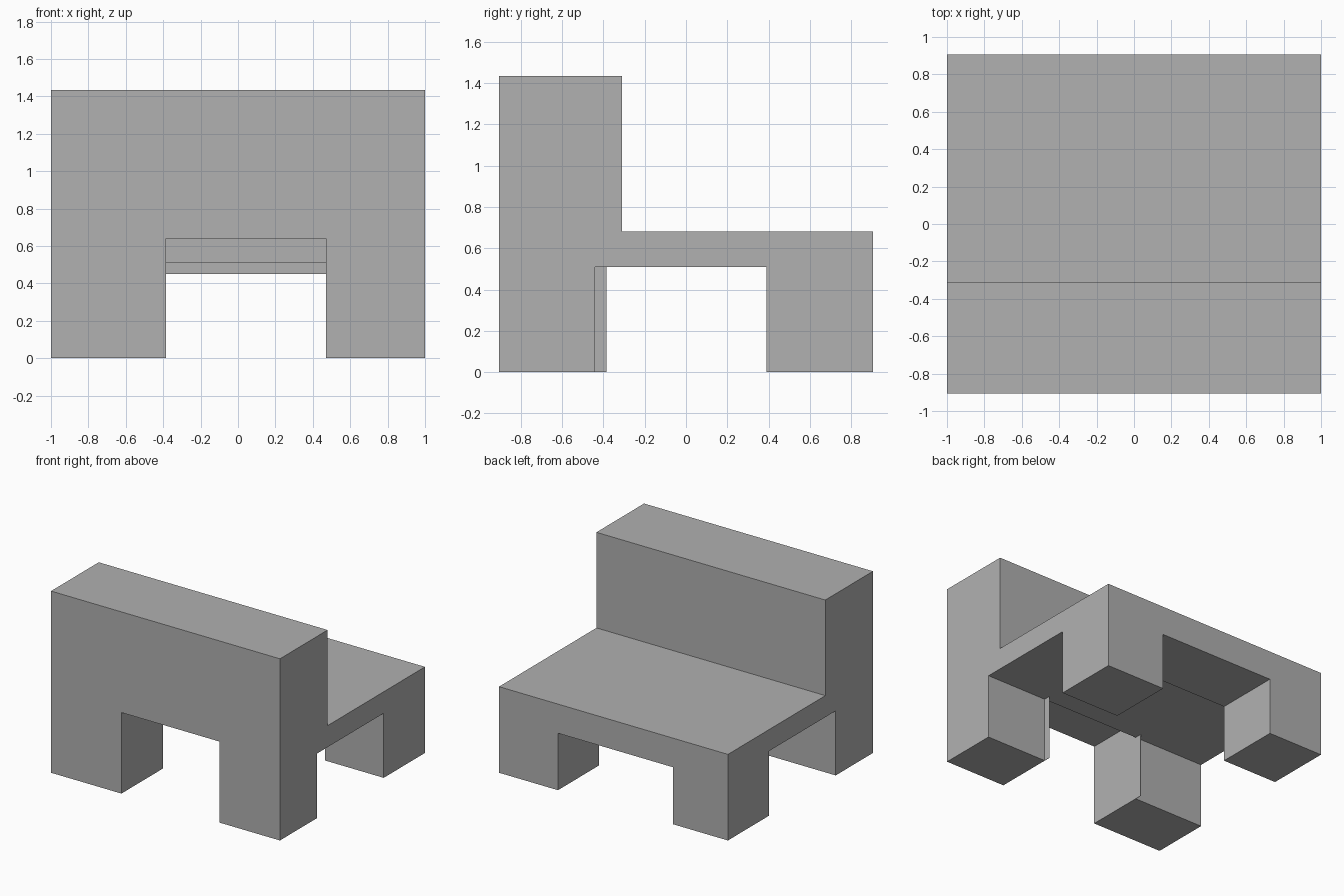
import bpy
import bmesh

old = bpy.data.objects.get("Cube")
if old:
    bpy.data.objects.remove(old, do_unlink=True)

grey = bpy.data.materials.new("plain_grey")
grey.use_nodes = True
colour = (0.44, 0.44, 0.44, 1)
grey.diffuse_color = colour
grey.node_tree.nodes["Principled BSDF"].inputs["Base Color"].default_value = colour


def add_object(name, bm):
    bmesh.ops.recalc_face_normals(bm, faces=bm.faces)
    mesh = bpy.data.meshes.new(name)
    bm.to_mesh(mesh)
    bm.free()
    mesh.materials.append(grey)
    obj = bpy.data.objects.new(name, mesh)
    bpy.context.collection.objects.link(obj)
    return obj


def box(name, xs, ys, zs):
    bm = bmesh.new()
    bmesh.ops.create_cube(bm, size=1)
    for v in bm.verts:
        for axis, (low, high) in enumerate((xs, ys, zs)):
            v.co[axis] = low if v.co[axis] < 0 else high
    return add_object(name, bm)


# Main dimensions
front, back = -0.905, 0.905
tunnel_y = (-0.44, 0.39)
gap_end = -0.385
gap_x = (-0.385, 0.47)
under = 0.51

# Bench body: L-shaped side profile pulled across the width
profile = [(front, 0), (back, 0), (back, 0.68), (-0.31, 0.68), (-0.31, 1.435), (front, 1.435)]
bm = bmesh.new()
side = bm.faces.new([bm.verts.new((-1, y, z)) for y, z in profile])
pulled = bmesh.ops.extrude_face_region(bm, geom=[side])["geom"]
bmesh.ops.translate(bm, vec=(2, 0, 0), verts=[g for g in pulled if isinstance(g, bmesh.types.BMVert)])
body = add_object("bench_body", bm)

# Openings between the four legs
cutters = [
    box("side_opening", (-1.2, 1.2), tunnel_y, (-0.2, under)),
    box("backrest_opening", gap_x, (-1.2, gap_end), (-0.2, 0.64)),
    box("seat_opening", (-0.52, 0.485), (0.2, 1.2), (-0.2, 0.45)),
]
for cutter in cutters:
    cutter.hide_render = True
    cutter.hide_viewport = True
    cutter.display_type = 'WIRE'
    cut = body.modifiers.new(cutter.name, 'BOOLEAN')
    cut.operation = 'DIFFERENCE'
    cut.solver = 'EXACT'
    cut.object = cutter

# Apply the cuts and drop the cutters
graph = bpy.context.evaluated_depsgraph_get()
result = bpy.data.meshes.new_from_object(body.evaluated_get(graph))
body.modifiers.clear()
body.data = result
for cutter in cutters:
    bpy.data.objects.remove(cutter, do_unlink=True)

# Thin lips that carry the inner faces of the backrest opening past its legs
t = 0.002
lip_y = (tunnel_y[0], gap_end)
box("right_leg_lip", (gap_x[0] - t, gap_x[0]), lip_y, (0, under))
box("left_leg_lip", (gap_x[1], gap_x[1] + t), lip_y, (0, under))
box("underside_lip", gap_x, lip_y, (under, under + t))
